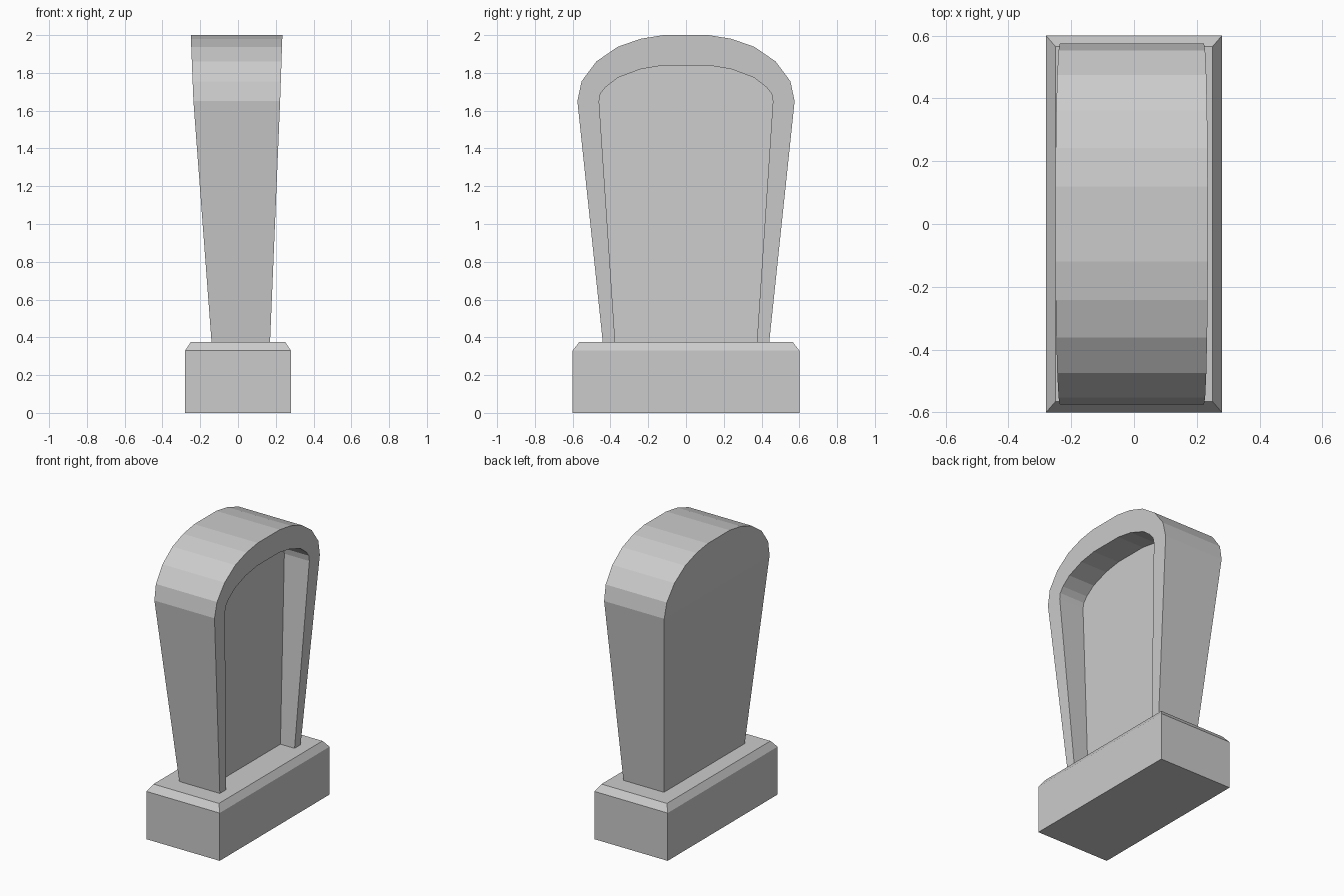
import bpy, bmesh

if "Cube" in bpy.data.objects:
    bpy.data.objects.remove(bpy.data.objects["Cube"])


def finish(bm, name):
    bmesh.ops.recalc_face_normals(bm, faces=bm.faces[:])
    me = bpy.data.meshes.new(name)
    bm.to_mesh(me)
    bm.free()
    ob = bpy.data.objects.new(name, me)
    bpy.context.collection.objects.link(ob)
    return ob


def strip(bm, a, b):
    for i in range(len(a) - 1):
        bm.faces.new((a[i], a[i + 1], b[i + 1], b[i]))


def ladder(bm, row):
    # fill a symmetric arch outline with horizontal rungs
    n = len(row)
    for i in range(n // 2 - 1):
        bm.faces.new((row[i], row[i + 1], row[n - 2 - i], row[n - 1 - i]))


def lerp_x(z, stops):
    for (z0, x0), (z1, x1) in zip(stops, stops[1:]):
        if z <= z1 or (z1, x1) == stops[-1]:
            return x0 + (x1 - x0) * (z - z0) / (z1 - z0)


# plinth with chamfered top edge
bm = bmesh.new()
loops = []
for hx, hy, z in ((0.28, 0.60, 0), (0.28, 0.60, 0.33), (0.25, 0.565, 0.375)):
    loops.append([bm.verts.new((sx * hx, sy * hy, z))
                  for sx, sy in ((-1, -1), (1, -1), (1, 1), (-1, 1))])
for a, b in zip(loops, loops[1:]):
    strip(bm, a + a[:1], b + b[:1])
bm.faces.new(loops[0])
bm.faces.new(loops[-1])
finish(bm, "plinth")

# headstone: half outlines (y, z), mirrored into full arches
outer = [(0.439, 0.36), (0.575, 1.65), (0.553, 1.755), (0.475, 1.86),
         (0.362, 1.938), (0.242, 1.98), (0.12, 2.0)]
inner = [(0.374, 0.36), (0.46, 1.65), (0.453, 1.69), (0.425, 1.725),
         (0.36, 1.775), (0.24, 1.82), (0.12, 1.84)]
back = [(0.36, -0.139), (1.65, -0.236), (2.0, -0.25)]
front = [(0.36, 0.169), (1.65, 0.223), (2.0, 0.235)]
panel = [(0.36, 0.062), (1.65, 0.032), (2.0, 0.024)]

bm = bmesh.new()


def arch(half, stops):
    pts = half + [(-y, z) for y, z in reversed(half)]
    return [bm.verts.new((lerp_x(z, stops), y, z)) for y, z in pts]


rear, rim = arch(outer, back), arch(outer, front)
lip, floor = arch(inner, front), arch(inner, panel)
ladder(bm, rear)
strip(bm, rear, rim)
strip(bm, rim, lip)
strip(bm, lip, floor)
ladder(bm, floor)
# underside, seated inside the plinth
bm.faces.new((rear[0], rim[0], lip[0], floor[0],
              floor[-1], lip[-1], rim[-1], rear[-1]))
finish(bm, "headstone")
